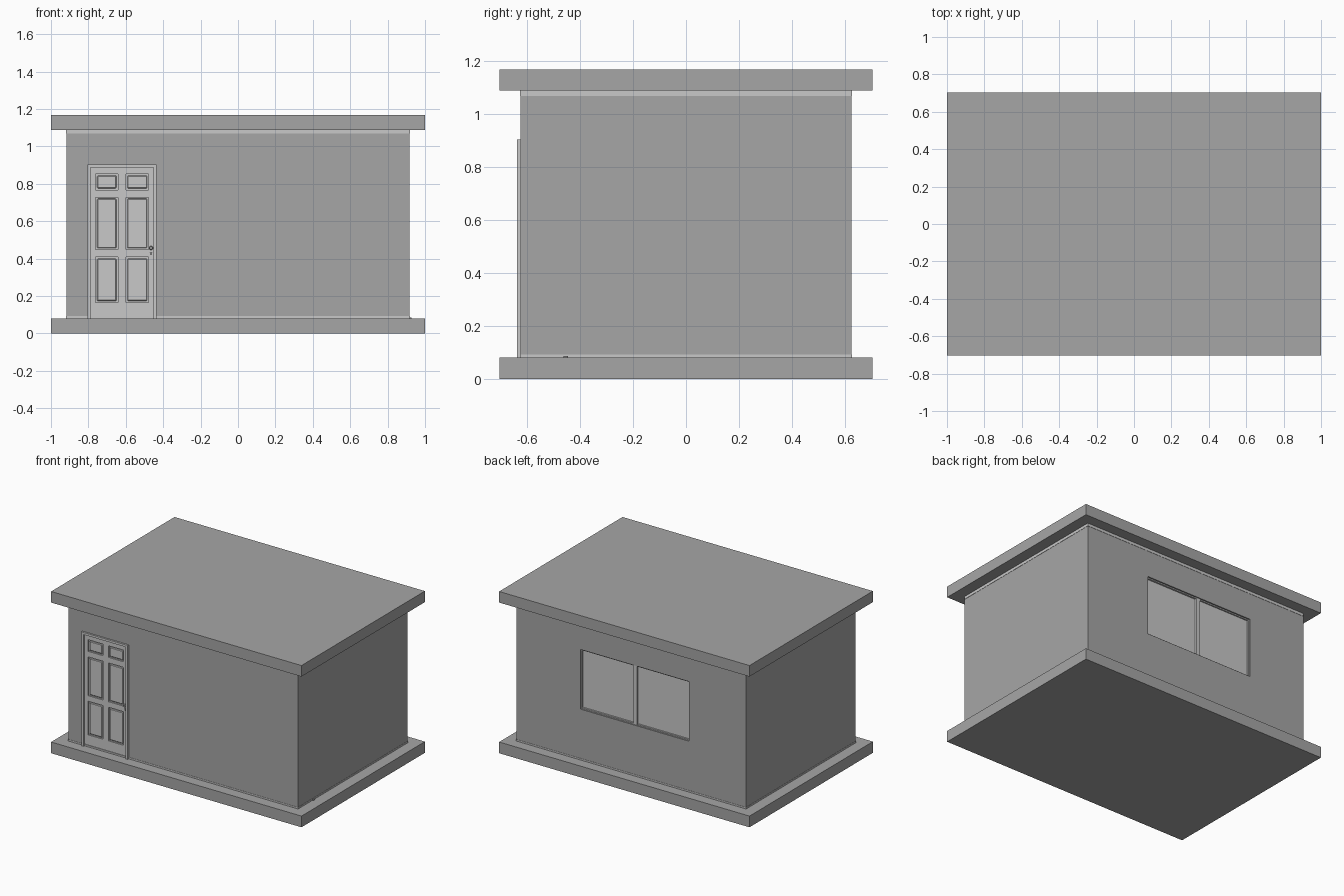
import bpy
import bmesh
from mathutils import Vector

cube = bpy.data.objects.get("Cube")
if cube:
    bpy.data.objects.remove(cube, do_unlink=True)


def material(name, v):
    m = bpy.data.materials.new(name)
    m.use_nodes = True
    m.diffuse_color = (v, v, v, 1)
    m.node_tree.nodes["Principled BSDF"].inputs["Base Color"].default_value = (v, v, v, 1)
    return m


GREY = material("concrete grey", 0.38)
PALE = material("pale grey", 0.58)
DARK = material("handle grey", 0.3)


def finish(name, bm, mat):
    mesh = bpy.data.meshes.new(name)
    bm.to_mesh(mesh)
    bm.free()
    mesh.materials.append(mat)
    ob = bpy.data.objects.new(name, mesh)
    bpy.context.collection.objects.link(ob)
    return ob


def box(name, xs, ys, zs, mat, bevel=0):
    """Box spanning the given ranges on each axis."""
    bm = bmesh.new()
    bmesh.ops.create_cube(bm, size=1)
    lo, hi = (Vector(p) for p in zip(xs, ys, zs))
    for v in bm.verts:
        v.co = (lo + hi) / 2 + v.co * (hi - lo)
    ob = finish(name, bm, mat)
    if bevel:
        mod = ob.modifiers.new("Bevel", "BEVEL")
        mod.width, mod.segments = bevel, 1
    return ob


def cut(target, cutter):
    mod = target.modifiers.new("Cut", "BOOLEAN")
    mod.operation, mod.solver, mod.object = "DIFFERENCE", "EXACT", cutter
    cutter.hide_render = True
    cutter.hide_viewport = True
    cutter.display_type = "WIRE"


def frame(name, xs, zs, ys, w, mat, bottom=True):
    """Rectangular surround of bar width w, set inside the outline."""
    box(name + "_left", (xs[1] - w, xs[1]), ys, zs, mat)
    box(name + "_right", (xs[0], xs[0] + w), ys, zs, mat)
    inner = (xs[0] + w, xs[1] - w)
    box(name + "_head", inner, ys, (zs[1] - w, zs[1]), mat)
    if bottom:
        box(name + "_sill", inner, ys, (zs[0], zs[0] + w), mat)


# Main masses
BASE, EAVE, TOP = 0.081, 1.088, 1.168
WX, WY = 0.917, 0.625
box("floor_slab", (-1, 1), (-0.704, 0.704), (0, BASE), GREY)
box("roof_slab", (-1, 1), (-0.704, 0.704), (EAVE, TOP), GREY)
walls = box("walls", (-WX, WX), (-WY, WY), (BASE, EAVE), GREY)
cut(walls, box("room_cutter", (-0.86, 0.86), (-0.57, 0.57), (0, 2), GREY))

# Pale strips round the wall foot and head
for name, zs in (("foot_strip", (BASE, 0.092)), ("head_strip", (1.068, EAVE))):
    ring = box(name, (-WX - 0.002, WX + 0.002), (-WY - 0.002, WY + 0.002), zs, PALE)
    cut(ring, box(name + "_cutter", (-0.91, 0.91), (-0.618, 0.618), (0, 2), PALE))

# Door: surround, backing, stiles, rails and raised panels
DX, DZ = (-0.805, -0.435), (BASE, 0.904)
cut(walls, box("door_cutter", DX, (-0.7, -0.5), DZ, GREY))
frame("door_frame", DX, DZ, (-0.638, -0.56), 0.016, PALE, bottom=False)
LX, LZ = (-0.789, -0.451), (BASE, 0.888)
box("door_backing", LX, (-0.612, -0.59), LZ, PALE)
FACE = (-0.622, -0.612)
columns = ((-0.761, -0.642), (-0.600, -0.478))
rows = ((0.165, 0.408), (0.448, 0.728), (0.768, 0.852))
x_edges = (LX[0], *columns[0], *columns[1], LX[1])
z_edges = (LZ[0], *rows[0], *rows[1], *rows[2], LZ[1])
for i in range(0, len(x_edges), 2):
    box(f"door_stile_{i // 2}", x_edges[i:i + 2], FACE, LZ, PALE)
for c, xs in enumerate(columns):
    for i in range(0, len(z_edges), 2):
        box(f"door_rail_{c}_{i // 2}", xs, FACE, z_edges[i:i + 2], PALE)
    for r, zs in enumerate(rows):
        g = 0.008
        box(f"door_panel_{c}_{r}", (xs[0] + g, xs[1] - g), (-0.62, -0.611),
            (zs[0] + g, zs[1] - g), PALE, 0.005)


def knob(name, z, radius, depth):
    bm = bmesh.new()
    bmesh.ops.create_cone(bm, cap_ends=True, segments=16, radius1=radius,
                          radius2=radius * 0.8, depth=depth)
    for v in bm.verts:
        x, y, h = v.co
        v.co = (x - 0.465, -0.622 - depth / 2 - h, z + y)
    bmesh.ops.recalc_face_normals(bm, faces=bm.faces)
    finish(name, bm, DARK)


knob("door_knob", 0.457, 0.011, 0.014)
knob("door_lock", 0.428, 0.006, 0.006)

# Back window: recessed frame, two sliding panes and the meeting bar
GX, GZ = (-0.463, 0.407), (0.447, 0.878)
cut(walls, box("window_cutter", GX, (0.5, 0.7), GZ, GREY))
frame("window_frame", GX, GZ, (0.58, 0.615), 0.008, PALE)
box("window_pane_left", (-0.03, GX[1]), (0.59, 0.603), GZ, PALE)
box("window_pane_right", (GX[0], -0.03), (0.593, 0.606), GZ, PALE)
box("window_meeting_bar", (-0.042, -0.012), (0.595, 0.618), GZ, PALE)

# Small stub at the foot of the side wall
box("wall_stub", (0.915, 0.928), (-0.462, -0.445), (BASE, 0.086), DARK)
